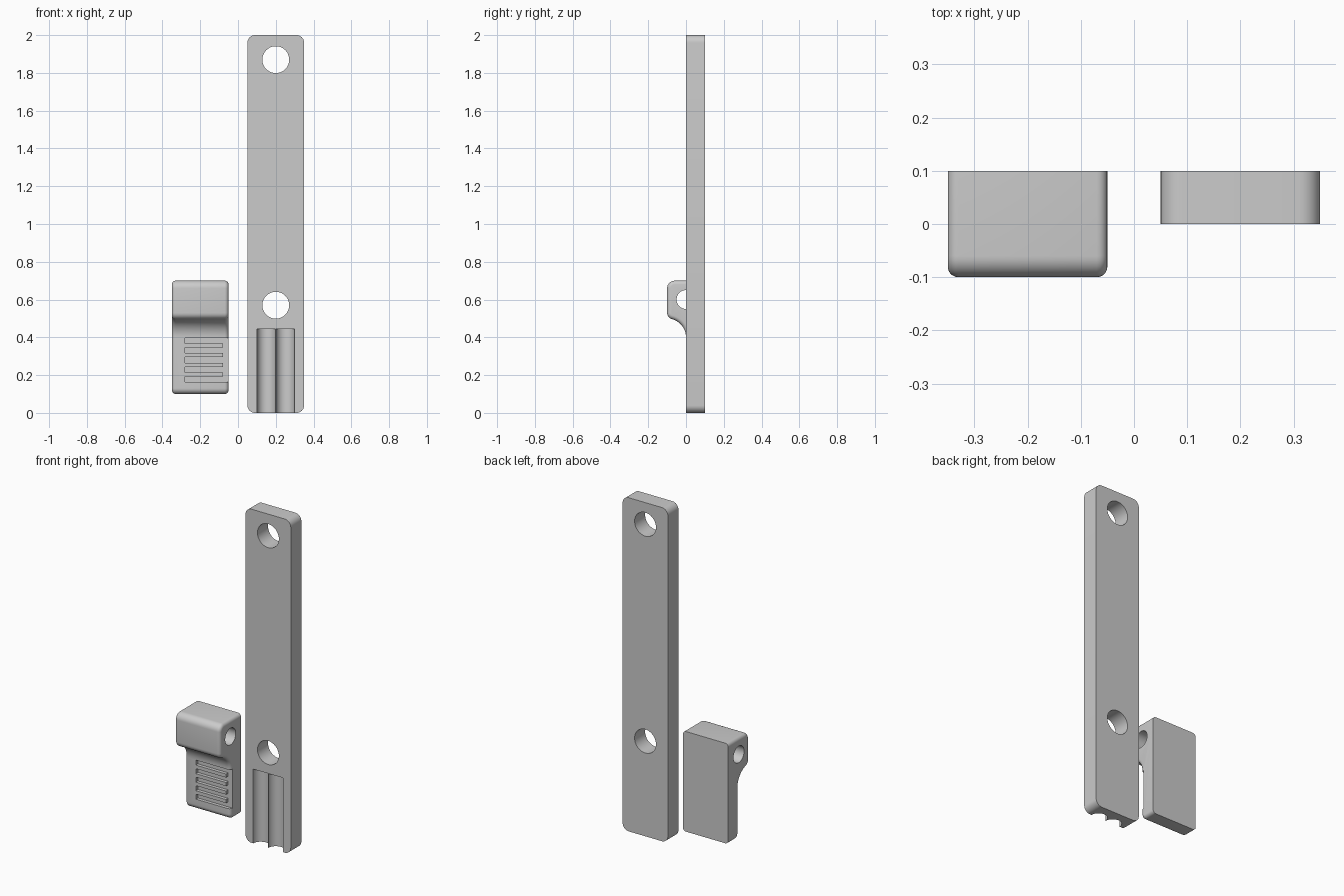
import bpy, bmesh
from math import cos, sin, pi, radians
from mathutils import Vector

if "Cube" in bpy.data.objects:
    bpy.data.objects.remove(bpy.data.objects["Cube"])


def arc(c, r, a0, a1, n=8):
    """Points on an arc, angles in degrees."""
    return [(c[0] + r * cos(radians(a0 + (a1 - a0) * i / n)),
             c[1] + r * sin(radians(a0 + (a1 - a0) * i / n))) for i in range(n + 1)]


def prism(name, pts, axis, lo, hi, rim=0.0):
    """Extrude a 2D outline along x (pts = y,z), y (pts = x,z) or z (pts = x,y)."""
    place = {'x': lambda p, d: (d, p[0], p[1]),
             'y': lambda p, d: (p[0], d, p[1]),
             'z': lambda p, d: (p[0], p[1], d)}[axis]
    bm = bmesh.new()
    face = bm.faces.new([bm.verts.new(place(p, lo)) for p in pts])
    ext = bmesh.ops.extrude_face_region(bm, geom=[face])
    move = Vector(place((0, 0), hi - lo))
    bmesh.ops.translate(bm, vec=move,
                        verts=[v for v in ext['geom'] if isinstance(v, bmesh.types.BMVert)])
    bmesh.ops.recalc_face_normals(bm, faces=bm.faces[:])
    if rim:  # round both side rims, leaving the back face crisp
        edges = [e for e in bm.edges
                 if abs(e.verts[0].co.x - e.verts[1].co.x) < 1e-5
                 and not all(v.co.y > 0.0999 for v in e.verts)]
        bmesh.ops.bevel(bm, geom=edges, offset=rim, segments=5, profile=0.5,
                        affect='EDGES', clamp_overlap=True)
    mesh = bpy.data.meshes.new(name)
    bm.to_mesh(mesh)
    bm.free()
    ob = bpy.data.objects.new(name, mesh)
    bpy.context.collection.objects.link(ob)
    return ob


def circle(c, r, n=48):
    return arc(c, r, 0, 360, n)[:-1]


def rect(x0, x1, z0, z1):
    return [(x0, z0), (x1, z0), (x1, z1), (x0, z1)]


def cut(ob, cutters):
    bpy.context.view_layer.objects.active = ob
    for c in cutters:
        c.hide_render = True
        m = ob.modifiers.new('cut', 'BOOLEAN')
        m.operation, m.solver, m.object = 'DIFFERENCE', 'EXACT', c
        bpy.ops.object.modifier_apply(modifier=m.name)
        bpy.data.objects.remove(c)


def smooth(ob):
    bpy.ops.object.select_all(action='DESELECT')
    ob.select_set(True)
    bpy.context.view_layer.objects.active = ob
    bpy.ops.object.shade_smooth_by_angle(angle=radians(30))


# Long bar: rounded plate with two screw holes and two half-round grooves
r = 0.04
outline = (arc((0.05 + r, r), r, 180, 270) + arc((0.35 - r, r), r, 270, 360)
           + arc((0.35 - r, 2 - r), r, 0, 90) + arc((0.05 + r, 2 - r), r, 90, 180))
bar = prism('long_bar', outline, 'y', 0, 0.1)
cut(bar, [prism('hole', circle((0.2, z), 0.071), 'y', -0.1, 0.2) for z in (0.57, 1.87)]
    + [prism('groove', circle((x, 0), 0.0492), 'z', -0.1, 0.445) for x in (0.15, 0.25)])
smooth(bar)

# Clip: stepped side profile with a hollow under the head
profile = ([(0.1, 0.1), (0.1, 0.7)]
           + arc((-0.06, 0.66), 0.04, 90, 180)
           + arc((-0.065, 0.53), 0.035, 180, 255, 6)
           + arc((-0.1, 0.4), 0.1, 72, 0, 10)
           + arc((0.03, 0.13), 0.03, 180, 270))
clip = prism('clip', profile, 'x', -0.35, -0.05, rim=0.02)

# Cross hole and comb-shaped grip recess, open on the right side
comb = [(-0.28, 0.397)]
pitch, slot = 0.051, 0.03
for i in range(5):
    top = 0.397 - i * pitch
    if i:
        comb += [(-0.08, top), (-0.28, top)]
    comb += [(-0.28, top - slot)]
    if i < 4:
        comb += [(-0.08, top - slot)]
comb += [(0.0, 0.397 - 4 * pitch - slot), (0.0, 0.397)]
cut(clip, [prism('pin_hole', circle((0, 0.6), 0.05), 'x', -0.5, 0.1),
           prism('grip', comb, 'y', -0.03, 0.02)])
smooth(clip)
